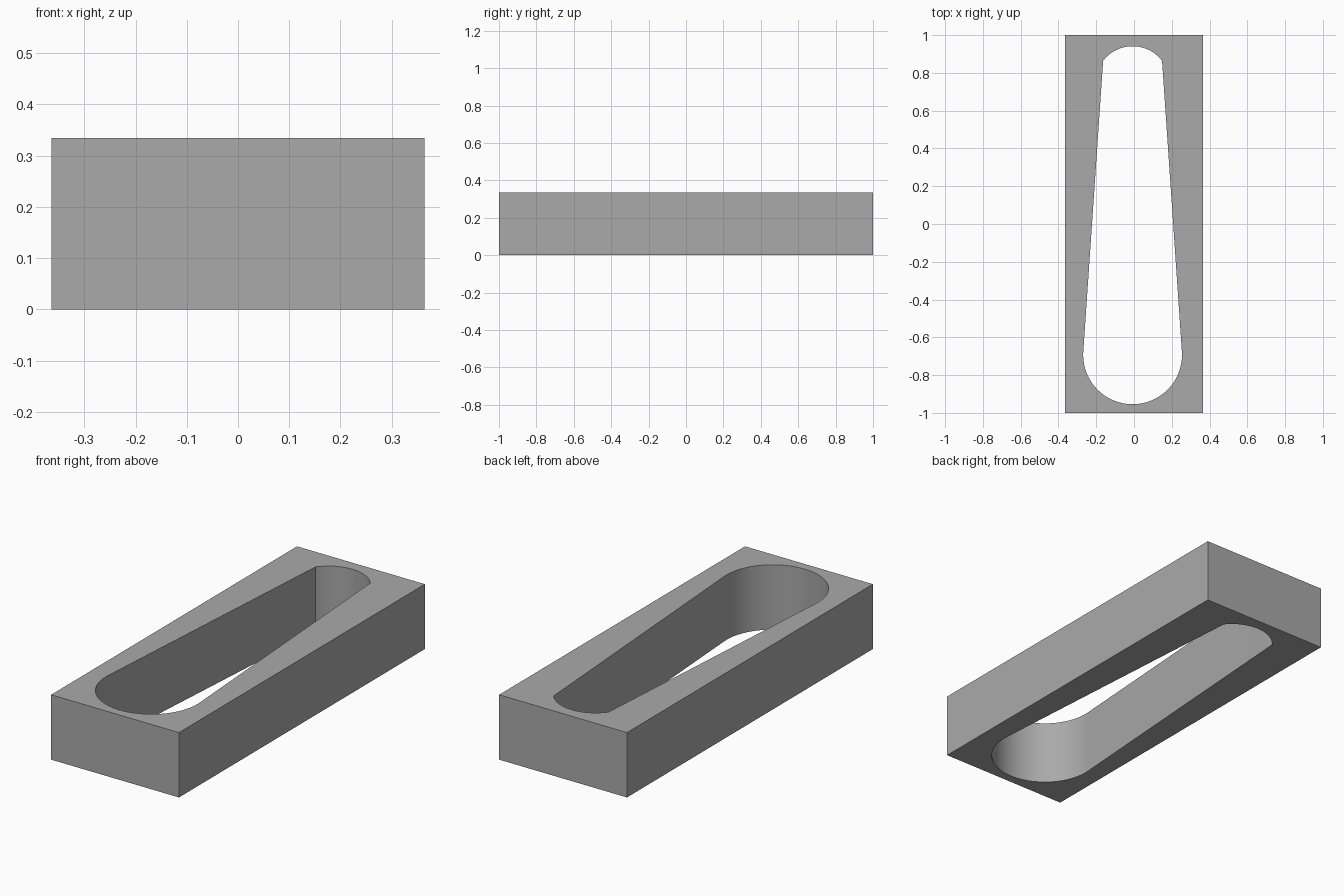
import bpy, bmesh, math

cube = bpy.data.objects.get("Cube")
if cube:
    bpy.data.objects.remove(cube, do_unlink=True)

HALF_X, HALF_Y, HEIGHT = 0.364, 1.0, 0.334
HOLE_X = -0.0075

grey = bpy.data.materials.new("plain grey")
grey.use_nodes = True
colour = (0.4, 0.4, 0.4, 1)
grey.diffuse_color = colour
grey.node_tree.nodes["Principled BSDF"].inputs["Base Color"].default_value = colour


def arc(cy, radius, start, end, steps):
    """Points of an arc centred on the slot's axis."""
    angles = [start + (end - start) * i / steps for i in range(steps + 1)]
    return [(HOLE_X + radius * math.cos(a), cy + radius * math.sin(a)) for a in angles]


# Tapered slot: narrow cap at the back, wide round end tangent to the straight sides
cap, tangent = 0.654, 0.068
slot = arc(0.7445, 0.1965, cap, math.pi - cap, 32)
slot += arc(-0.6925, 0.2615, math.pi - tangent, 2 * math.pi + tangent, 64)
outer = [(-HALF_X, -HALF_Y), (HALF_X, -HALF_Y), (HALF_X, HALF_Y), (-HALF_X, HALF_Y)]

# Flat plate with the slot cut out, extruded upward
bm = bmesh.new()
edges = []
for loop in (outer, slot):
    verts = [bm.verts.new((x, y, 0)) for x, y in loop]
    edges += [bm.edges.new((v, verts[i - 1])) for i, v in enumerate(verts)]
bmesh.ops.triangle_fill(bm, use_beauty=True, use_dissolve=False, edges=edges)
top = bmesh.ops.extrude_face_region(bm, geom=bm.faces[:], use_keep_orig=True)
bmesh.ops.translate(bm, vec=(0, 0, HEIGHT),
                    verts=[g for g in top["geom"] if isinstance(g, bmesh.types.BMVert)])
bmesh.ops.recalc_face_normals(bm, faces=bm.faces[:])

mesh = bpy.data.meshes.new("slotted_block")
bm.to_mesh(mesh)
bm.free()
mesh.materials.append(grey)
block = bpy.data.objects.new("slotted_block", mesh)
bpy.context.collection.objects.link(block)

# Smooth the curved walls, keep the rims and corners sharp
bpy.ops.object.select_all(action="DESELECT")
block.select_set(True)
bpy.context.view_layer.objects.active = block
bpy.ops.object.shade_smooth_by_angle(angle=math.radians(30))
